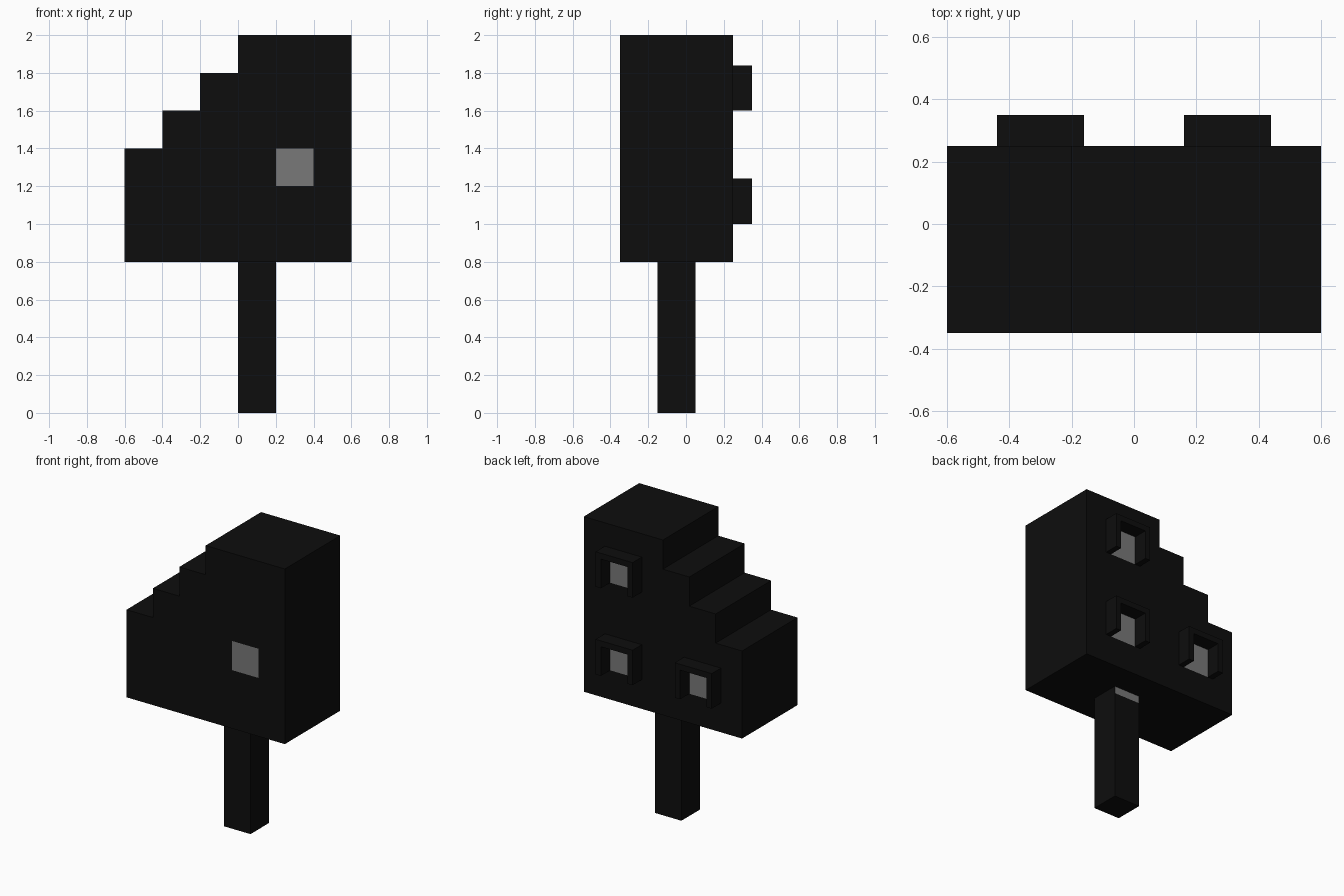
import bpy
import bmesh

if "Cube" in bpy.data.objects:
    bpy.data.objects.remove(bpy.data.objects["Cube"])

U = 0.2                     # grid unit of the model
FRONT, BACK = -0.35, 0.25   # depth of the main body


def make_material(name, value):
    mat = bpy.data.materials.new(name)
    mat.diffuse_color = (value, value, value, 1)
    mat.use_nodes = True
    mat.node_tree.nodes["Principled BSDF"].inputs["Base Color"].default_value = mat.diffuse_color
    return mat


black = make_material("black", 0.0042)
grey = make_material("grey", 0.19)


def finish(name, bm):
    bmesh.ops.recalc_face_normals(bm, faces=bm.faces)
    mesh = bpy.data.meshes.new(name)
    bm.to_mesh(mesh)
    bm.free()
    mesh.materials.append(black)
    mesh.materials.append(grey)
    obj = bpy.data.objects.new(name, mesh)
    bpy.context.collection.objects.link(obj)
    return obj


def extrude_faces(bm, vector):
    geom = bmesh.ops.extrude_face_region(bm, geom=bm.faces[:], use_keep_orig=True)["geom"]
    verts = [g for g in geom if isinstance(g, bmesh.types.BMVert)]
    bmesh.ops.translate(bm, vec=vector, verts=verts)


# Stepped body: square cells in columns of rising height, extruded in depth
bm = bmesh.new()
for col in range(6):
    for row in range(min(6, 3 + col)):
        x, z = -0.6 + col * U, 0.8 + row * U
        corners = [(x, z), (x + U, z), (x + U, z + U), (x, z + U)]
        bm.faces.new([bm.verts.new((a, FRONT, b)) for a, b in corners])
bmesh.ops.remove_doubles(bm, verts=bm.verts, dist=0.001)
extrude_faces(bm, (0, BACK - FRONT, 0))
bmesh.ops.recalc_face_normals(bm, faces=bm.faces)

# Lamp positions on the back (centre x, bottom z), one grey panel on the front
lamps = [(0.3, 1.0), (0.3, 1.6), (-0.3, 1.0)]
front_panel = (0.3, 1.2)
for face in bm.faces:
    c = face.calc_center_median()
    if abs(face.normal.y) > 0.9:
        spots = lamps if c.y > 0 else [front_panel]
        if any(abs(c.x - x) < 0.05 and abs(c.z - z - U / 2) < 0.05 for x, z in spots):
            face.material_index = 1
finish("body", bm)

# Hoods over the lamps: open at the back and the bottom
for i, (cx, z) in enumerate(lamps):
    o, n, top = 0.14, 0.10, z + U
    profile = [(-o, z), (-n, z), (-n, top), (n, top),
               (n, z), (o, z), (o, top + 0.04), (-o, top + 0.04)]
    bm = bmesh.new()
    bm.faces.new([bm.verts.new((cx + a, BACK, b)) for a, b in profile])
    extrude_faces(bm, (0, 0.1, 0))
    finish(f"lamp_hood_{i + 1}", bm)

# Square post, with a thin grey band at the top of its back face
bm = bmesh.new()
base = [(0, -0.15), (0.2, -0.15), (0.2, 0.05), (0, 0.05)]
bm.faces.new([bm.verts.new((x, y, 0)) for x, y in base])
extrude_faces(bm, (0, 0, 0.8))
bmesh.ops.bisect_plane(bm, geom=bm.verts[:] + bm.edges[:] + bm.faces[:],
                       plane_co=(0, 0, 0.75), plane_no=(0, 0, 1))
for face in bm.faces:
    c = face.calc_center_median()
    if c.y > 0.04 and c.z > 0.75:
        face.material_index = 1
finish("post", bm)
